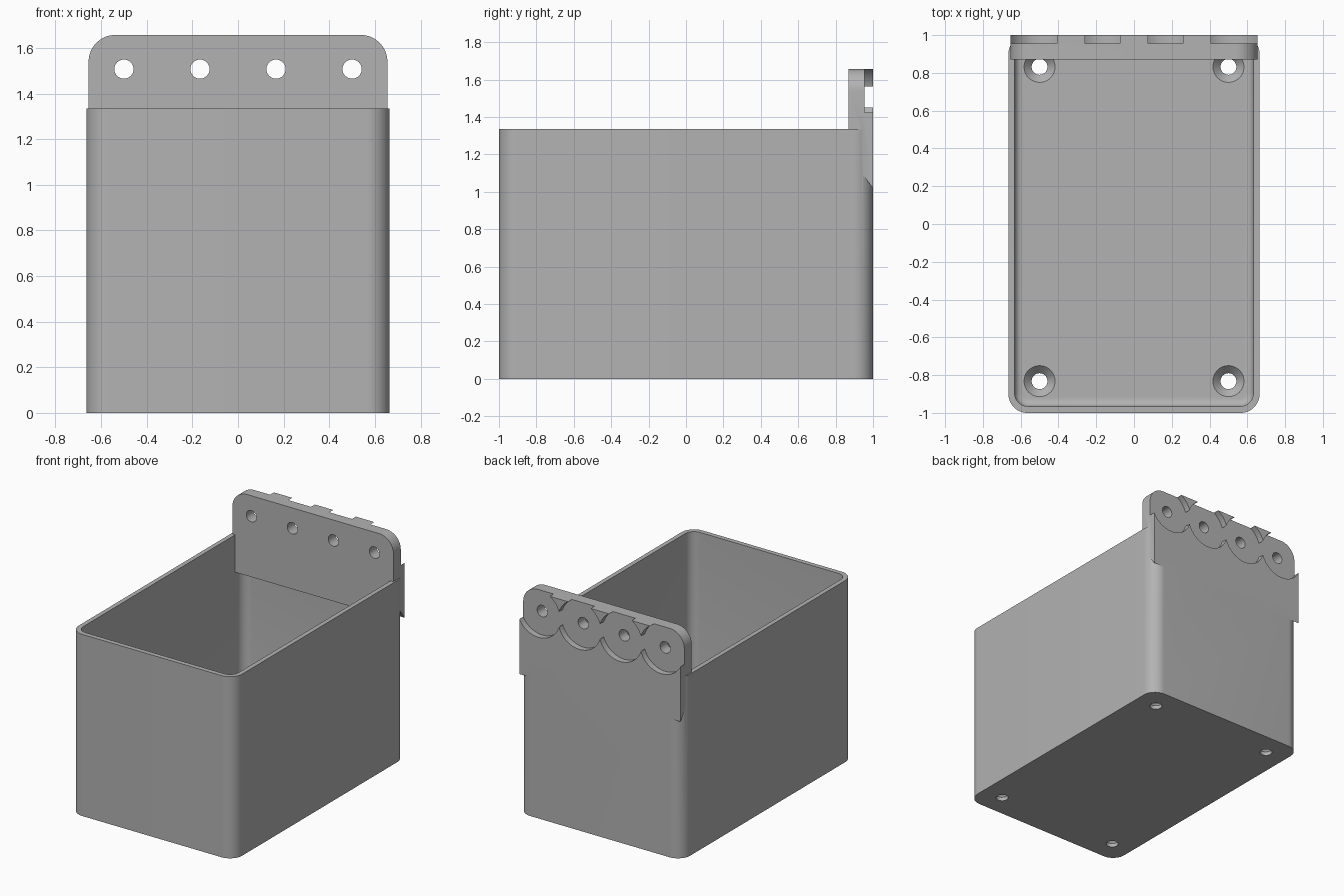
import bpy, bmesh, math
from mathutils import Matrix

cube = bpy.data.objects.get("Cube")
if cube:
    bpy.data.objects.remove(cube, do_unlink=True)

grey = bpy.data.materials.new("plain_grey")
grey.use_nodes = True
COLOUR = (0.45, 0.45, 0.45, 1)
grey.diffuse_color = COLOUR
grey.node_tree.nodes["Principled BSDF"].inputs["Base Color"].default_value = COLOUR


def make_object(name, bm):
    bmesh.ops.recalc_face_normals(bm, faces=bm.faces[:])
    mesh = bpy.data.meshes.new(name)
    bm.to_mesh(mesh)
    bm.free()
    mesh.materials.append(grey)
    obj = bpy.data.objects.new(name, mesh)
    bpy.context.collection.objects.link(obj)
    return obj


def block(name, lo, hi, radius, pick, segments=12, floor_radius=0):
    """Box between two corners, with the picked edges rounded."""
    bm = bmesh.new()
    bmesh.ops.create_cube(bm, size=1)
    for v in bm.verts:
        v.co = [(a + b) / 2 + c * (b - a) for a, b, c in zip(lo, hi, v.co)]
    edges = [e for e in bm.edges if pick(*e.verts)]
    bmesh.ops.bevel(bm, geom=edges, offset=radius, segments=segments,
                    profile=0.5, affect='EDGES')
    if floor_radius:
        edges = [e for e in bm.edges
                 if all(abs(v.co.z - lo[2]) < 1e-5 for v in e.verts)]
        bmesh.ops.bevel(bm, geom=edges, offset=floor_radius, segments=6,
                        profile=0.5, affect='EDGES')
    return make_object(name, bm)


def cylinder(name, centre, r1, r2, depth, along_y=False):
    bm = bmesh.new()
    bmesh.ops.create_cone(bm, cap_ends=True, segments=48, radius1=r1, radius2=r2, depth=depth)
    turn = Matrix.Rotation(math.pi / 2, 4, 'X') if along_y else Matrix()
    bm.transform(Matrix.Translation(centre) @ turn)
    return make_object(name, bm)


def combine(target, tool, operation):
    """Apply a boolean and remove the tool."""
    mod = target.modifiers.new("combine", 'BOOLEAN')
    mod.operation, mod.object, mod.solver = operation, tool, 'EXACT'
    bpy.context.view_layer.objects.active = target
    bpy.ops.object.modifier_apply(modifier=mod.name)
    bpy.data.objects.remove(tool, do_unlink=True)


def upright(a, b):
    return abs(a.co.z - b.co.z) > 0.1


def top_side(a, b):
    return abs(a.co.y - b.co.y) > 0.01 and a.co.z > 1.5 and b.co.z > 1.5


# Open bin with rounded corners
RIM, FLOOR = 1.335, 0.07
storage_bin = block("storage_bin", (-0.665, -1, 0), (0.665, 1, RIM), 0.1, upright)
cavity = block("cavity_cutter", (-0.632, -0.965, FLOOR), (0.632, 0.965, 2),
               0.07, upright, floor_radius=0.04)
combine(storage_bin, cavity, 'DIFFERENCE')

# Hanging plate at the back with a sloped lower edge
plate = block("hanging_plate", (-0.655, 0.87, 1.06), (0.655, 1, 1.657), 0.118, top_side)
bm = bmesh.new()
profile = [(0.93, 1.12), (0.93, 1.11), (1, 1.02), (1, 1.12)]
face = bm.faces.new([bm.verts.new((-0.655, y, z)) for y, z in profile])
side = bmesh.ops.extrude_face_region(bm, geom=[face])["geom"]
bmesh.ops.translate(bm, vec=(1.31, 0, 0),
                    verts=[g for g in side if isinstance(g, bmesh.types.BMVert)])
lower_edge = make_object("sloped_edge", bm)
trim = block("trim_cutter", (-1, 0.942, 1), (1, 1.1, 1.12), 0.001, lambda a, b: False)
combine(plate, trim, 'DIFFERENCE')
combine(plate, lower_edge, 'UNION')
combine(storage_bin, plate, 'UNION')

# Four screw holes in the plate, each with a round pocket behind
for i in range(4):
    x = -0.5 + i / 3
    for r, y, depth in ((0.176, 1.055, 0.2), (0.042, 0.95, 0.4)):
        combine(storage_bin, cylinder("hole_cutter", (x, y, 1.507), r, r, depth, True), 'DIFFERENCE')

# Countersunk holes in the floor
for x in (-0.5, 0.5):
    for y in (-0.832, 0.832):
        combine(storage_bin, cylinder("hole_cutter", (x, y, 0), 0.042, 0.042, 0.3), 'DIFFERENCE')
        combine(storage_bin, cylinder("sink_cutter", (x, y, 0.05), 0.042, 0.084, 0.044), 'DIFFERENCE')

bpy.ops.object.select_all(action='DESELECT')
storage_bin.select_set(True)
bpy.context.view_layer.objects.active = storage_bin
bpy.ops.object.shade_smooth_by_angle(angle=math.radians(30))
